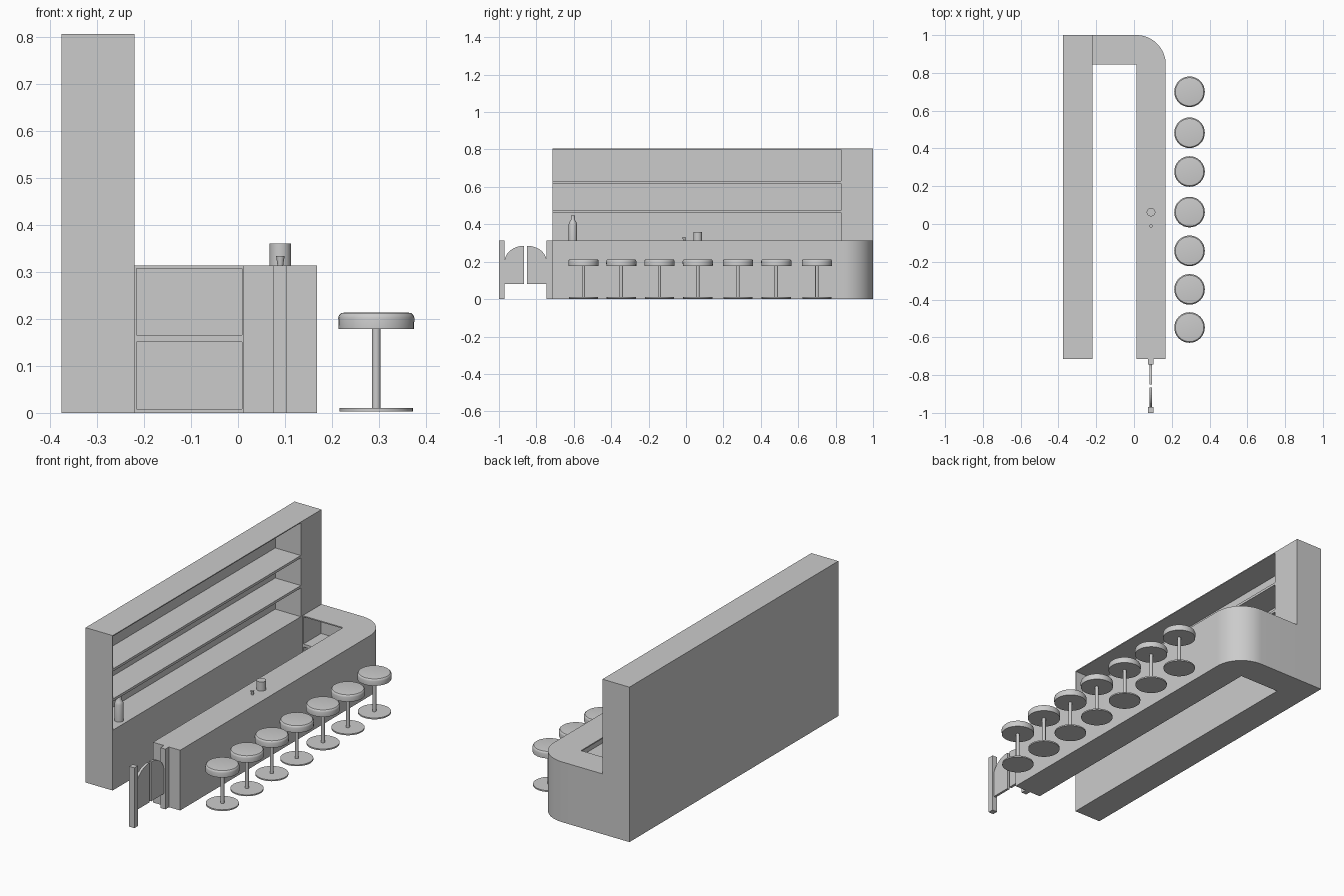
import bpy, bmesh, math
from math import radians, sin, cos, pi

cube = bpy.data.objects.get("Cube")
if cube:
    bpy.data.objects.remove(cube, do_unlink=True)

grey = bpy.data.materials.new("plain grey")
grey.use_nodes = True
grey.diffuse_color = (0.6, 0.6, 0.6, 1)
grey.node_tree.nodes["Principled BSDF"].inputs["Base Color"].default_value = (0.6, 0.6, 0.6, 1)


def finish(name, bm, smooth=False):
    bmesh.ops.recalc_face_normals(bm, faces=bm.faces)
    mesh = bpy.data.meshes.new(name)
    bm.to_mesh(mesh)
    bm.free()
    mesh.materials.append(grey)
    obj = bpy.data.objects.new(name, mesh)
    bpy.context.collection.objects.link(obj)
    if smooth:
        activate(obj)
        bpy.ops.object.shade_smooth_by_angle(angle=radians(35))
    return obj


def activate(obj):
    bpy.ops.object.select_all(action="DESELECT")
    obj.select_set(True)
    bpy.context.view_layer.objects.active = obj


def box(name, x, y, z):
    bm = bmesh.new()
    bmesh.ops.create_cube(bm, size=1)
    for v in bm.verts:
        v.co = [a + (b - a) * (c + 0.5) for (a, b), c in zip((x, y, z), v.co)]
    return finish(name, bm)


def prism(name, points, offset, smooth=False):
    """Extrude a flat outline along an offset."""
    bm = bmesh.new()
    face = bm.faces.new([bm.verts.new(p) for p in points])
    new = bmesh.ops.extrude_face_region(bm, geom=[face])["geom"]
    bmesh.ops.translate(bm, vec=offset, verts=[g for g in new if isinstance(g, bmesh.types.BMVert)])
    return finish(name, bm, smooth)


def lathe(name, profile, x, y, sides=32):
    """Stack rings of (radius, height) into a capped round solid."""
    bm = bmesh.new()
    rings = [[bm.verts.new((x + r * cos(2 * pi * i / sides), y + r * sin(2 * pi * i / sides), z))
              for i in range(sides)] for r, z in profile]
    for low, high in zip(rings, rings[1:]):
        for i in range(sides):
            j = (i + 1) % sides
            bm.faces.new((low[i], low[j], high[j], high[i]))
    bm.faces.new(rings[0])
    bm.faces.new(rings[-1])
    return finish(name, bm, True)


def carve(obj, x, y, z):
    """Cut a box-shaped niche out of a solid."""
    cutter = box("niche_cutter", x, y, z)
    cutter.hide_render = True
    activate(obj)
    mod = obj.modifiers.new("niche", "BOOLEAN")
    mod.operation, mod.solver, mod.object = "DIFFERENCE", "EXACT", cutter
    bpy.ops.object.modifier_apply(modifier=mod.name)
    bpy.data.objects.remove(cutter, do_unlink=True)


COUNTER = 0.313
END = -0.715

# Back unit with three open shelf bays facing the counter
back = box("back_shelf_unit", (-0.375, -0.22), (END, 1), (0, 0.805))
for z in ((COUNTER, 0.462), (0.475, 0.618), (0.631, 0.8)):
    carve(back, (-0.367, -0.1), (-0.71, 0.83), z)

# L-shaped counter with a rounded outer corner
IN, OUT, TURN = 0.012, 0.168, 0.845
outline = [(-0.22, TURN), (-0.22, 1)]
outline += [(IN + (OUT - IN) * sin(a), TURN + (1 - TURN) * cos(a))
            for a in (i * pi / 32 for i in range(17))]
outline += [(OUT, END), (IN, END), (IN, TURN)]
counter = prism("bar_counter", [(x, y, 0) for x, y in outline], (0, 0, COUNTER), True)

# Storage niches on the inner side of the counter
for z in ((0.008, 0.151), (0.166, 0.307)):
    carve(counter, (-0.216, 0.008), (0.8, 0.99), z)
    carve(counter, (-0.05, 0.158), (END + 0.005, TURN - 0.005), z)

# Row of stools
for y in (0.70, 0.483, 0.278, 0.063, -0.142, -0.346, -0.548):
    lathe("stool_base", [(0.078, 0.003), (0.078, 0.01)], 0.294, y)
    lathe("stool_post", [(0.009, 0.01), (0.009, 0.178)], 0.294, y, 16)
    lathe("stool_seat", [(0.08, 0.178), (0.081, 0.202), (0.079, 0.208), (0.075, 0.212), (0.069, 0.213)],
          0.294, y)

# Swing gate: two posts and two mirrored leaves with quarter-round tops
MID = (END - 1) / 2
for side in (-1, 1):
    hinge = MID + side * 0.1125
    edge = MID + side * 0.008
    box("gate_post", (0.075, 0.104), sorted((hinge, MID + side * 0.1425)), (0, COUNTER))
    leaf = [(edge, 0.08), (hinge, 0.08), (hinge, 0.2)]
    leaf += [(edge + (hinge - edge) * cos(a), 0.2 + 0.085 * sin(a))
             for a in (i * pi / 24 for i in range(1, 13))]
    prism("gate_leaf", [(0.083, y, z) for y, z in leaf], (0.013, 0, 0))

# Tableware
lathe("mug", [(0.023, COUNTER), (0.023, 0.36)], 0.09, 0.063, 24)
lathe("small_glass", [(0.006, COUNTER), (0.009, 0.333)], 0.09, -0.01, 16)
lathe("bottle", [(0.022, COUNTER), (0.022, 0.4), (0.018, 0.413), (0.011, 0.423), (0.011, 0.447)],
      -0.26, -0.605, 24)
